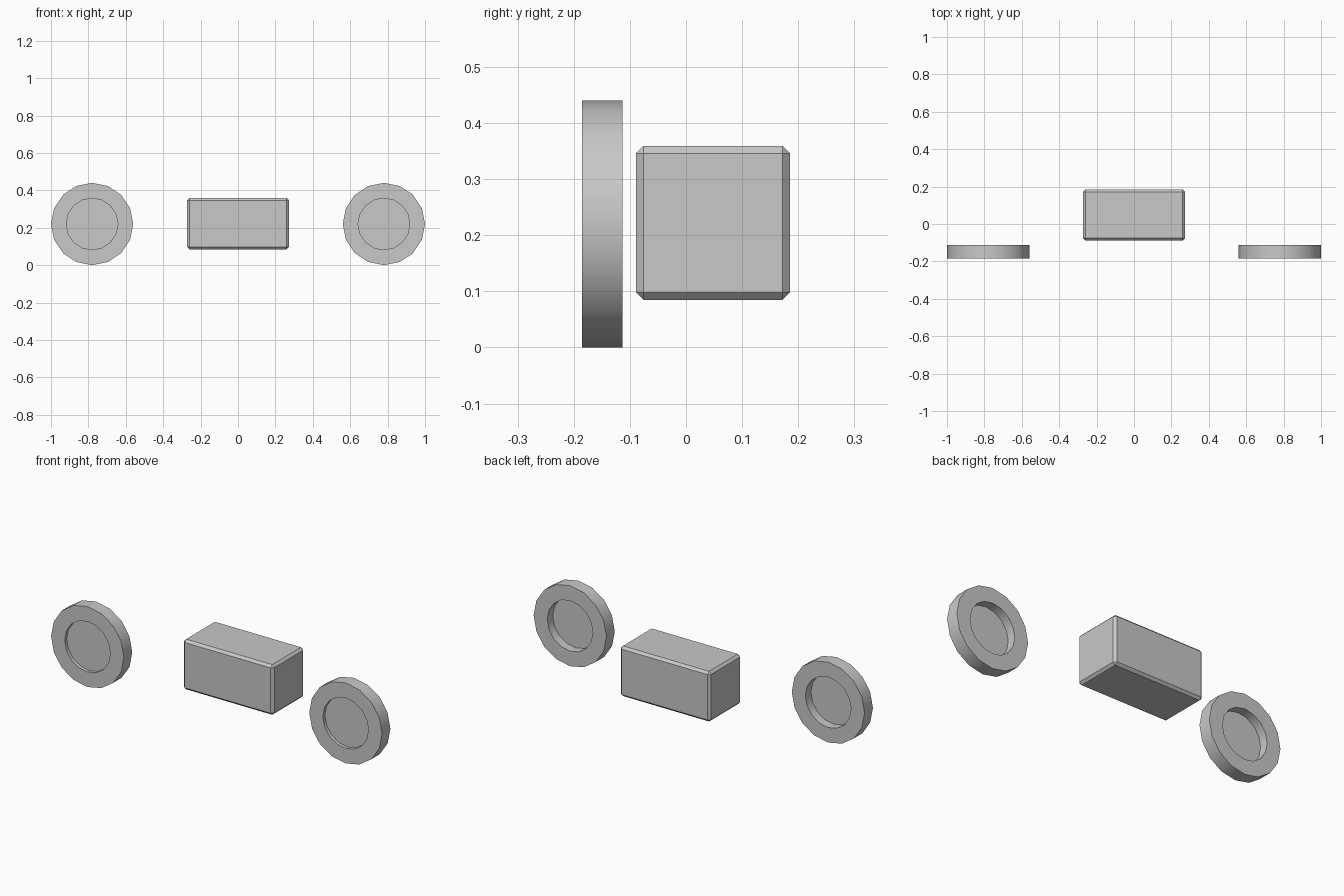
import bpy, bmesh, math

if "Cube" in bpy.data.objects:
    bpy.data.objects.remove(bpy.data.objects["Cube"])

grey = bpy.data.materials.new("light_grey")
grey.diffuse_color = (0.58, 0.58, 0.58, 1)
grey.use_nodes = True
grey.node_tree.nodes["Principled BSDF"].inputs["Base Color"].default_value = grey.diffuse_color


def add_object(name, bm, location):
    bmesh.ops.recalc_face_normals(bm, faces=bm.faces[:])
    mesh = bpy.data.meshes.new(name)
    bm.to_mesh(mesh)
    bm.free()
    mesh.materials.append(grey)
    obj = bpy.data.objects.new(name, mesh)
    bpy.context.collection.objects.link(obj)
    obj.location = location
    return obj


def add_disc(name, x, sides=16):
    # Thick ring with a thin web: shallow recess in front, deep one behind
    profile = [(0, -0.018), (0.138, -0.018), (0.138, -0.036), (0.22, -0.036),
               (0.22, 0.036), (0.138, 0.036), (0.138, -0.012), (0, -0.012)]
    bm = bmesh.new()
    verts = [bm.verts.new((r, y, 0)) for r, y in profile]
    edges = [bm.edges.new(pair) for pair in zip(verts, verts[1:])]
    bmesh.ops.spin(bm, geom=verts + edges, cent=(0, 0, 0), axis=(0, 1, 0),
                   angle=2 * math.pi, steps=sides)
    bmesh.ops.remove_doubles(bm, verts=bm.verts[:], dist=1e-4)
    obj = add_object(name, bm, (x, -0.149, 0.22))
    bpy.ops.object.select_all(action='DESELECT')
    obj.select_set(True)
    bpy.context.view_layer.objects.active = obj
    bpy.ops.object.shade_smooth_by_angle(angle=math.radians(35))


# Central block with chamfered edges
bm = bmesh.new()
bmesh.ops.create_cube(bm, size=1)
bmesh.ops.scale(bm, vec=(0.546, 0.274, 0.274), verts=bm.verts[:])
bmesh.ops.bevel(bm, geom=bm.edges[:], offset=0.013, segments=1,
                affect='EDGES', profile=0.5)
add_object("central_block", bm, (0, 0.048, 0.222))

# Side discs
for side, label in ((-1, "left"), (1, "right")):
    add_disc(label + "_disc", side * 0.78)
